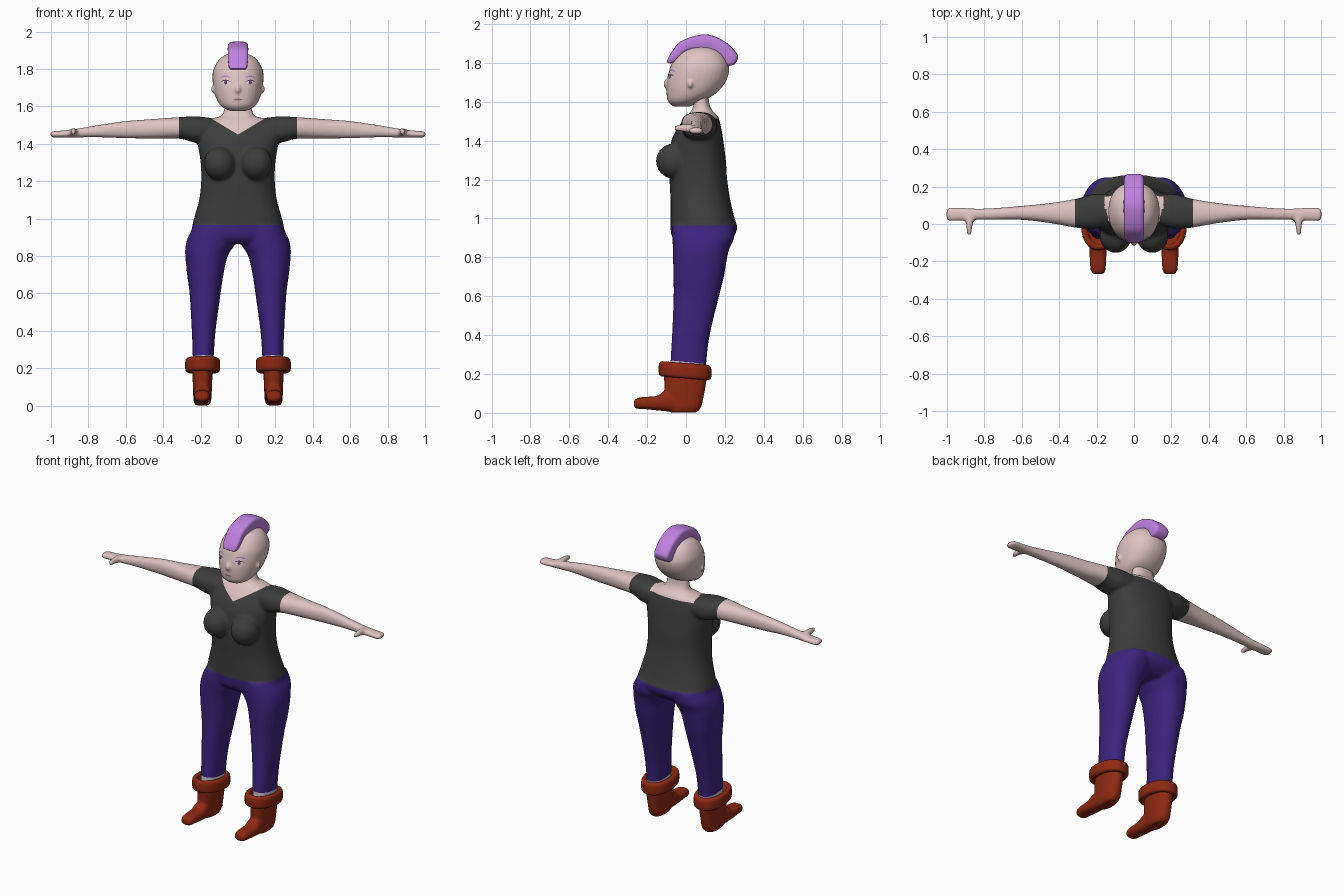
import bpy, bmesh, math
from mathutils import Vector
from mathutils.bvhtree import BVHTree


def material(name, r, g, b):
    m = bpy.data.materials.new(name)
    m.diffuse_color = (r, g, b, 1)
    return m


SKIN = material("pale skin", 0.74, 0.55, 0.55)
SHIRT = material("charcoal cloth", 0.047, 0.047, 0.047)
PANTS = material("indigo cloth", 0.044, 0.018, 0.21)
BOOT = material("rust leather", 0.27, 0.022, 0.006)
HAIR = material("lilac hair", 0.52, 0.22, 0.74)
SOCK = material("pale sock", 0.62, 0.56, 0.66)
WHITE = material("eye white", 0.75, 0.68, 0.72)
DARK = material("dark plum", 0.12, 0.05, 0.14)
LIP = material("lip", 0.33, 0.17, 0.19)


def superellipse(power, n=32):
    pts = []
    for i in range(n):
        a = 2 * math.pi * i / n
        c, s = math.cos(a), math.sin(a)
        pts.append((math.copysign(abs(c) ** (2 / power), c), math.copysign(abs(s) ** (2 / power), s)))
    return pts


def skin_rings(bm, rings, sub=5):
    """Smooth closed skin through a list of rings of points."""
    full = []
    for i in range(len(rings) - 1):
        p0, p1 = rings[max(i - 1, 0)], rings[i]
        p2, p3 = rings[i + 1], rings[min(i + 2, len(rings) - 1)]
        for k in range(sub):
            t = k / sub
            full.append([b + ((c - a) * t + (2 * a - 5 * b + 4 * c - d) * t * t
                              + (3 * b - a - 3 * c + d) * t ** 3) * 0.5
                         for a, b, c, d in zip(p0, p1, p2, p3)])
    full.append(rings[-1])
    vs = [[bm.verts.new(p) for p in r] for r in full]
    n = len(vs[0])
    for a, b in zip(vs, vs[1:]):
        for j in range(n):
            bm.faces.new((a[j], a[(j + 1) % n], b[(j + 1) % n], b[j]))
    bm.faces.new(vs[0])
    bm.faces.new(vs[-1])


def loft(bm, axis, rows, power=2.2, side=1):
    """Rows are (position on axis, u0, u1, v0, v1); u and v are the other axes in order."""
    u, v = [k for k in range(3) if k != axis]
    rings = []
    for t, u0, u1, v0, v1 in rows:
        ring = []
        for c, s in superellipse(power):
            p = Vector((0, 0, 0))
            p[axis] = t
            p[u] = (u0 + u1) / 2 + c * (u1 - u0) / 2
            p[v] = (v0 + v1) / 2 + s * (v1 - v0) / 2
            p.x *= side
            ring.append(p)
        rings.append(ring)
    skin_rings(bm, rings)


def blob(bm, centre, size):
    r = bmesh.ops.create_uvsphere(bm, u_segments=24, v_segments=16, radius=1)
    for v in r["verts"]:
        v.co = Vector([c + a * s for c, a, s in zip(centre, v.co, size)])


def make(name, bm, mats):
    bmesh.ops.recalc_face_normals(bm, faces=bm.faces[:])
    me = bpy.data.meshes.new(name)
    bm.to_mesh(me)
    bm.free()
    for m in mats:
        me.materials.append(m)
    me.shade_smooth()
    ob = bpy.data.objects.new(name, me)
    bpy.context.collection.objects.link(ob)
    return ob


def fuse(name, bm, mats, voxel, smooth):
    """Melt overlapping lofts into one soft surface."""
    ob = make(name, bm, [])
    r = ob.modifiers.new("melt", "REMESH")
    r.mode, r.voxel_size = "VOXEL", voxel
    s = ob.modifiers.new("soften", "SMOOTH")
    s.factor, s.iterations = 0.5, smooth
    dg = bpy.context.evaluated_depsgraph_get()
    me = bpy.data.meshes.new_from_object(ob.evaluated_get(dg))
    ob.modifiers.clear()
    ob.data = me
    me.materials.clear()
    for m in mats:
        me.materials.append(m)
    me.shade_smooth()
    return ob


# Body: torso, neck, bust, arms, hands and legs in one surface
bm = bmesh.new()
torso = [(0.865, 0.20, -0.04, 0.19), (0.90, 0.25, -0.07, 0.24), (0.95, 0.247, -0.08, 0.264), (1.0, 0.236, -0.08, 0.25),
         (1.1, 0.208, -0.08, 0.227), (1.2, 0.197, -0.085, 0.212), (1.3, 0.2, -0.085, 0.205),
         (1.4, 0.215, -0.075, 0.192), (1.47, 0.215, -0.04, 0.18), (1.525, 0.17, 0.0, 0.165),
         (1.55, 0.09, 0.025, 0.14), (1.59, 0.075, 0.04, 0.12), (1.66, 0.068, 0.045, 0.115)]
loft(bm, 2, [(z, -w, w, a, b) for z, w, a, b in torso], 2.3)
for s in (-1, 1):
    blob(bm, (0.098 * s, -0.065, 1.295), (0.085, 0.09, 0.09))
    loft(bm, 0, [(0.12, 0.0, 0.16, 1.42, 1.535), (0.22, -0.025, 0.16, 1.405, 1.547), (0.31, -0.02, 0.135, 1.427, 1.543),
                 (0.45, 0.005, 0.112, 1.428, 1.533), (0.6, 0.022, 0.097, 1.43, 1.522), (0.75, 0.022, 0.085, 1.435, 1.50),
                 (0.85, 0.022, 0.083, 1.434, 1.483), (0.92, 0.017, 0.087, 1.434, 1.473),
                 (0.985, 0.016, 0.087, 1.434, 1.468), (1.003, 0.024, 0.08, 1.438, 1.464)], 2.4, s)
    loft(bm, 1, [(0.05, 0.85, 0.91, 1.437, 1.48), (0.0, 0.862, 0.898, 1.443, 1.485),
                 (-0.058, 0.868, 0.893, 1.45, 1.48)], 2.2, s)
    loft(bm, 2, [(0.96, 0.02, 0.235, -0.07, 0.25), (0.9, 0.015, 0.268, -0.07, 0.248), (0.85, 0.025, 0.281, -0.068, 0.225),
                 (0.8, 0.055, 0.282, -0.067, 0.212), (0.7, 0.078, 0.272, -0.065, 0.195), (0.6, 0.093, 0.259, -0.064, 0.17),
                 (0.4, 0.12, 0.247, -0.072, 0.122), (0.26, 0.13, 0.242, -0.08, 0.105), (0.18, 0.135, 0.24, -0.08, 0.1)],
         2.3, s)
body = fuse("body", bm, [SKIN, SHIRT, PANTS, SOCK], 0.0095, 6)

# Clothing borders are cut into the surface, then coloured by position
bm = bmesh.new()
bm.from_mesh(body.data)
for co, no in (((0, 0, 0.965), (0, 0, 1)), ((0.315, 0, 0), (1, 0, 0)), ((-0.315, 0, 0), (1, 0, 0)),
               ((0, 0, 0.262), (0, 0.1, 1)), ((0, 0, 1.45), (-0.6, 0, 1)), ((0, 0, 1.45), (0.6, 0, 1)),
               ((0, 0, 1.515), (0, 0, 1)), ((0, 0.08, 0), (0, 1, 0))):
    bmesh.ops.bisect_plane(bm, geom=bm.verts[:] + bm.edges[:] + bm.faces[:], dist=1e-5, plane_co=co, plane_no=no)
for f in bm.faces:
    x, y, z = f.calc_center_median()
    neckline = 1.515 if y > 0.08 else 1.45 + 0.6 * abs(x)
    if z + 0.1 * y < 0.262:
        f.material_index = 3
    elif z < 0.965:
        f.material_index = 2
    elif abs(x) > 0.315 or (abs(x) < 0.16 and z > neckline):
        f.material_index = 0
    else:
        f.material_index = 1
    f.smooth = True
bm.to_mesh(body.data)
bm.free()

# Head with nose and ears
bm = bmesh.new()
head = [(1.576, 0.045, -0.065, 0.02), (1.60, 0.088, -0.092, 0.075), (1.64, 0.115, -0.1, 0.15),
        (1.70, 0.131, -0.1, 0.203), (1.76, 0.137, -0.087, 0.222), (1.80, 0.13, -0.072, 0.217),
        (1.84, 0.11, -0.042, 0.195), (1.87, 0.078, 0.0, 0.16), (1.892, 0.02, 0.06, 0.1)]
loft(bm, 2, [(z, -w, w, a, b) for z, w, a, b in head], 2.2)
blob(bm, (0, -0.096, 1.692), (0.018, 0.02, 0.026))
for s in (-1, 1):
    blob(bm, (0.128 * s, 0.022, 1.692), (0.016, 0.014, 0.022))
head_ob = fuse("head", bm, [SKIN], 0.007, 4)
tree = BVHTree.FromPolygons([v.co.copy() for v in head_ob.data.vertices],
                            [tuple(p.vertices) for p in head_ob.data.polygons])


def face_plate(name, cx, cz, rx, rz, mat, lift, bend=0.0):
    """Thin oval laid on the front of the face."""
    bm = bmesh.new()
    rows = []
    for k in range(13):
        u = math.cos(math.pi * k / 12)
        h = math.sqrt(max(1 - u * u, 0.003))
        row = []
        for v in (-1, -0.5, 0, 0.5, 1):
            x, z = cx + rx * u, cz + rz * h * v - bend * u * u
            hit = tree.ray_cast(Vector((x, -1, z)), Vector((0, 1, 0)))[0]
            row.append(bm.verts.new((x, hit.y - lift, z)))
        rows.append(row)
    for a, b in zip(rows, rows[1:]):
        for j in range(4):
            bm.faces.new((a[j], a[j + 1], b[j + 1], b[j]))
    ob = make(name, bm, [mat])
    ob.data.flip_normals() if ob.data.polygons[20].normal.y > 0 else None


# Eyes, lashes, brows and mouth
for s, tag in ((-1, "right"), (1, "left")):
    face_plate("eye_white_" + tag, 0.066 * s, 1.727, 0.022, 0.011, WHITE, 0.002)
    face_plate("iris_" + tag, 0.066 * s, 1.728, 0.008, 0.010, DARK, 0.0035)
    face_plate("lash_" + tag, 0.066 * s, 1.74, 0.025, 0.003, DARK, 0.0035, 0.008)
    face_plate("brow_" + tag, 0.066 * s, 1.762, 0.028, 0.0035, HAIR, 0.002, 0.01)
face_plate("mouth", 0, 1.637, 0.026, 0.005, LIP, 0.002)

# Mohawk: rounded strip swept over the skull (outer y, z, inner y, z, half width)
bm = bmesh.new()
rings = []
for yo, zo, yi, zi, w in [(-0.1, 1.803, -0.082, 1.797, 0.04), (-0.092, 1.825, -0.06, 1.805, 0.049),
                          (-0.068, 1.865, -0.03, 1.83, 0.053), (-0.02, 1.915, 0.01, 1.86, 0.054),
                          (0.1, 1.947, 0.09, 1.865, 0.055), (0.2, 1.91, 0.16, 1.84, 0.054),
                          (0.263, 1.847, 0.19, 1.80, 0.053), (0.262, 1.81, 0.195, 1.785, 0.049),
                          (0.245, 1.79, 0.205, 1.78, 0.04)]:
    o, i = Vector((0, yo, zo)), Vector((0, yi, zi))
    rings.append([(o + i) / 2 + (o - i) / 2 * v + Vector((w * u, 0, 0)) for u, v in superellipse(4)])
skin_rings(bm, rings)
make("mohawk", bm, [HAIR])

# Boots and their thick cuffs
for s, tag in ((-1, "right"), (1, "left")):
    bm = bmesh.new()
    loft(bm, 2, [(0.22, 0.135, 0.245, -0.112, 0.112), (0.15, 0.137, 0.243, -0.112, 0.103), (0.08, 0.14, 0.24, -0.11, 0.09),
                 (0.03, 0.143, 0.238, -0.1, 0.078), (0.002, 0.155, 0.228, -0.08, 0.055)], 2.5, s)
    loft(bm, 1, [(0.03, 0.148, 0.235, 0.001, 0.10), (-0.1, 0.146, 0.238, 0.008, 0.112), (-0.15, 0.147, 0.238, 0.013, 0.087),
                 (-0.22, 0.15, 0.235, 0.02, 0.082), (-0.255, 0.155, 0.229, 0.022, 0.074),
                 (-0.268, 0.168, 0.215, 0.032, 0.062)], 2.5, s)
    fuse("boot_" + tag, bm, [BOOT], 0.007, 5)
    bm = bmesh.new()
    cuff = [(0.19, 0.05), (0.178, 0.07), (0.181, 0.086), (0.195, 0.093), (0.235, 0.093), (0.25, 0.087),
            (0.256, 0.074), (0.25, 0.064), (0.235, 0.06)]
    loft(bm, 2, [(z, 0.189 - w, 0.189 + w, -0.005 - w - 0.042, -0.005 + w + 0.042) for z, w in cuff], 2.2, s)
    for v in bm.verts:
        v.co.z -= 0.08 * v.co.y
    make("boot_cuff_" + tag, bm, [BOOT])
